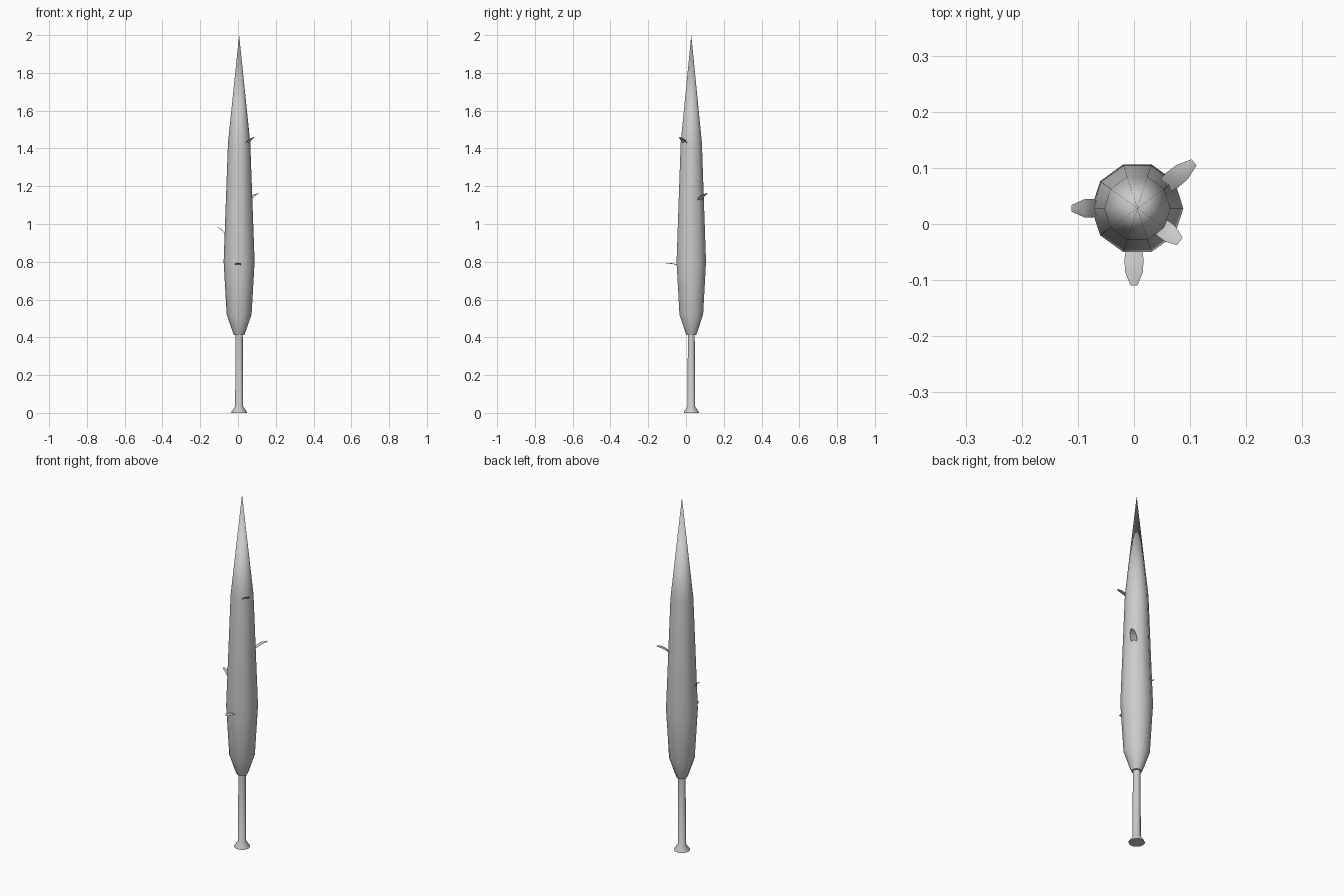
import bpy, bmesh, math
from mathutils import Matrix, Vector

if "Cube" in bpy.data.objects:
    bpy.data.objects.remove(bpy.data.objects["Cube"])

CX, CY = 0.006, 0.028  # tree axis


def finish(bm, name, angle=40):
    bmesh.ops.remove_doubles(bm, verts=bm.verts, dist=1e-5)
    me = bpy.data.meshes.new(name)
    bm.to_mesh(me)
    bm.free()
    ob = bpy.data.objects.new(name, me)
    bpy.context.collection.objects.link(ob)
    bpy.ops.object.select_all(action='DESELECT')
    ob.select_set(True)
    bpy.context.view_layer.objects.active = ob
    bpy.ops.object.shade_smooth_by_angle(angle=math.radians(angle))
    return ob


def lathe(name, profile, sides):
    """Revolve (radius, z) points around the tree axis."""
    bm = bmesh.new()
    vs = [bm.verts.new((CX + r, CY, z)) for r, z in profile]
    es = [bm.edges.new(p) for p in zip(vs, vs[1:])]
    bmesh.ops.spin(bm, geom=vs + es, cent=(CX, CY, 0), axis=(0, 0, 1),
                   angle=2 * math.pi, steps=sides, use_merge=True)
    bmesh.ops.remove_doubles(bm, verts=bm.verts, dist=1e-5)
    bmesh.ops.recalc_face_normals(bm, faces=bm.faces)
    return finish(bm, name)


def sprig(name, origin, angle, path):
    """Thin folded leaf; path rows are (distance, z, half width)."""
    bm = bmesh.new()
    rows = [[bm.verts.new((d, s * w, z - 0.004 * abs(s) * w / 0.017))
             for s in (-1, 0, 1)] for d, z, w in path]
    for a, b in zip(rows, rows[1:]):
        for i in range(2):
            bm.faces.new((a[i], b[i], b[i + 1], a[i + 1]))
    m = Matrix.Translation(Vector((*origin, 0))) @ Matrix.Rotation(math.radians(angle), 4, 'Z')
    bm.transform(m)
    return finish(bm, name, 60)


# trunk with flared foot
lathe("trunk", [(0, 0), (0.042, 0), (0.040, 0.007), (0.021, 0.034), (0.019, 0.43), (0, 0.43)], 10)

# tall pointed foliage
lathe("foliage", [(0, 0.41), (0.027, 0.412), (0.034, 0.428), (0.066, 0.522),
                  (0.082, 0.80), (0.059, 1.43), (0, 2.0)], 10)

# small sprigs sticking out of the foliage
sprig("sprig_front", (0, CY), -90,
      [(0.07, 0.785, 0.014), (0.09, 0.790, 0.017), (0.113, 0.794, 0.016), (0.138, 0.794, 0.006)])
sprig("sprig_left", (CX, CY), 180,
      [(0.070, 0.935, 0.012), (0.080, 0.956, 0.017), (0.095, 0.974, 0.016), (0.117, 0.985, 0.006)])
sprig("sprig_back", (CX, CY), 39,
      [(0.062, 1.125, 0.014), (0.080, 1.143, 0.017), (0.103, 1.157, 0.016), (0.130, 1.163, 0.007)])
sprig("sprig_upper", (CX, CY), -38,
      [(0.048, 1.425, 0.014), (0.060, 1.438, 0.017), (0.076, 1.451, 0.016), (0.096, 1.460, 0.008)])
